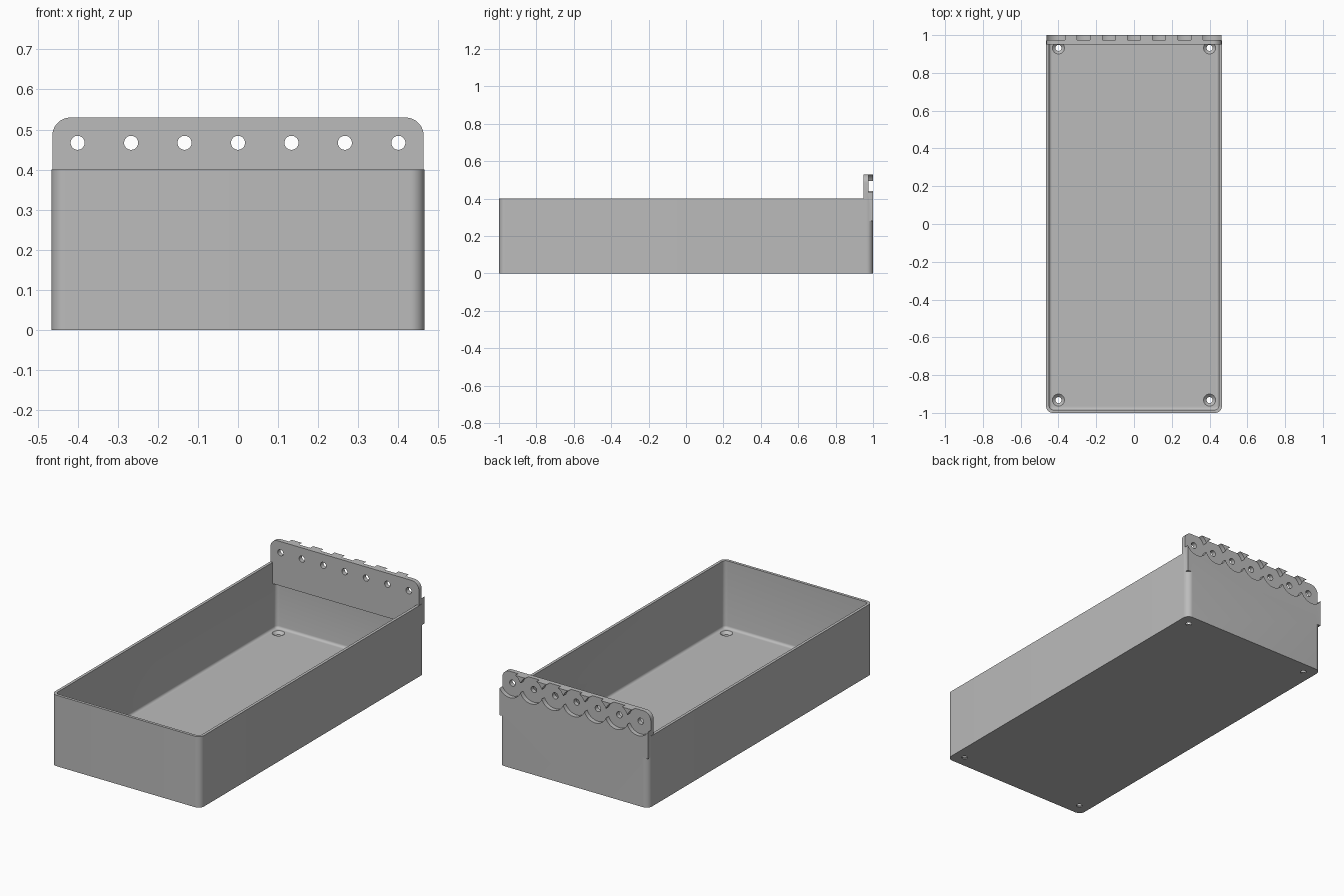
import bpy, bmesh, math
from mathutils import Matrix, Vector

if "Cube" in bpy.data.objects:
    bpy.data.objects.remove(bpy.data.objects["Cube"])

W, L, H = 0.465, 1.0, 0.40          # half width, half length, wall height
WALL, FLOOR, CORNER = 0.016, 0.02, 0.035
PLATE_Y, PLATE_TOP, HOLE_Z = 0.95, 0.53, 0.467

grey = bpy.data.materials.new("plain grey")
grey.use_nodes = True
colour = (0.5, 0.5, 0.5, 1)
grey.diffuse_color = colour
grey.node_tree.nodes["Principled BSDF"].inputs["Base Color"].default_value = colour


def rounded(w, l, r, steps=10):
    """Outline of a rounded rectangle with half sizes w and l."""
    pts = []
    for i, (sx, sy) in enumerate([(1, 1), (-1, 1), (-1, -1), (1, -1)]):
        for k in range(steps + 1):
            a = math.pi / 2 * (i + k / steps)
            pts.append((sx * (w - r) + r * math.cos(a), sy * (l - r) + r * math.sin(a)))
    return pts


def loft(name, rings):
    """Closed solid through rings of matching 3D points."""
    bm = bmesh.new()
    loops = [[bm.verts.new(p) for p in ring] for ring in rings]
    n = len(loops[0])
    for a, b in zip(loops, loops[1:]):
        for i in range(n):
            j = (i + 1) % n
            bm.faces.new((a[i], a[j], b[j], b[i]))
    bm.faces.new(loops[0][::-1])
    bm.faces.new(loops[-1])
    bmesh.ops.recalc_face_normals(bm, faces=bm.faces)
    mesh = bpy.data.meshes.new(name)
    bm.to_mesh(mesh)
    bm.free()
    mesh.materials.append(grey)
    ob = bpy.data.objects.new(name, mesh)
    bpy.context.collection.objects.link(ob)
    return ob


def turned(name, centre, axis, profile, sides=40):
    """Round solid: profile lists (distance along axis, radius)."""
    rot = Vector(axis).to_track_quat('Z', 'Y').to_matrix().to_4x4()
    place = Matrix.Translation(centre) @ rot
    angles = [2 * math.pi * i / sides for i in range(sides)]
    return loft(name, [[place @ Vector((r * math.cos(a), r * math.sin(a), d)) for a in angles]
                       for d, r in profile])


def at_height(outline, z):
    return [(x, y, z) for x, y in outline]


def combine(target, tool, operation):
    mod = target.modifiers.new(operation.lower(), 'BOOLEAN')
    mod.operation, mod.solver, mod.object = operation, 'EXACT', tool
    bpy.context.view_layer.objects.active = target
    bpy.ops.object.modifier_apply(modifier=mod.name)
    bpy.data.objects.remove(tool)


# open tray with rounded corners and a small fillet round the floor
tray = loft("tray", [at_height(rounded(W, L, CORNER), z) for z in (0, H)])
rings = []
FILLET = 0.014
for k in range(5):
    a = math.pi / 2 * k / 4
    inset = WALL + FILLET * (1 - math.sin(a))
    rings.append(at_height(rounded(W - inset, L - inset, CORNER - inset + 0.002),
                           FLOOR + FILLET * (1 - math.cos(a))))
rings.append(at_height(rounded(W - WALL, L - WALL, CORNER - WALL + 0.002), H + 0.1))
combine(tray, loft("cavity", rings), 'DIFFERENCE')

# hanging plate: square lower corners, rounded upper corners
PW, PR, LOW = W - 0.002, 0.045, 0.28
outline = [(-PW, LOW), (PW, LOW)]
for i, sx in enumerate((1, -1)):
    for k in range(11):
        a = math.pi / 2 * (i + k / 10)
        outline.append((sx * (PW - PR) + PR * math.cos(a), PLATE_TOP - PR + PR * math.sin(a)))
plate = loft("plate", [[(x, y, z) for x, z in outline] for y in (PLATE_Y, L)])
combine(tray, plate, 'UNION')

# row of round rear pockets, each with a screw hole
for i in range(-3, 4):
    centre = (i * 0.4 / 3, 0.975, HOLE_Z)
    combine(tray, turned("pocket", centre, (0, 1, 0), [(0, 0.072), (0.06, 0.072)]), 'DIFFERENCE')
    combine(tray, turned("screw_hole", centre, (0, 1, 0), [(-0.06, 0.0175), (0.02, 0.0175)]),
            'DIFFERENCE')

# countersunk holes in the floor corners
for sx in (-1, 1):
    for sy in (-1, 1):
        cone = [(-0.02, 0.016), (0.005, 0.016), (FLOOR, 0.032), (FLOOR + 0.01, 0.032)]
        combine(tray, turned("floor_hole", (sx * 0.4, sy * 0.932, 0), (0, 0, 1), cone), 'DIFFERENCE')

bpy.ops.object.select_all(action='DESELECT')
tray.select_set(True)
bpy.context.view_layer.objects.active = tray
bpy.ops.object.shade_smooth_by_angle(angle=math.radians(30))
